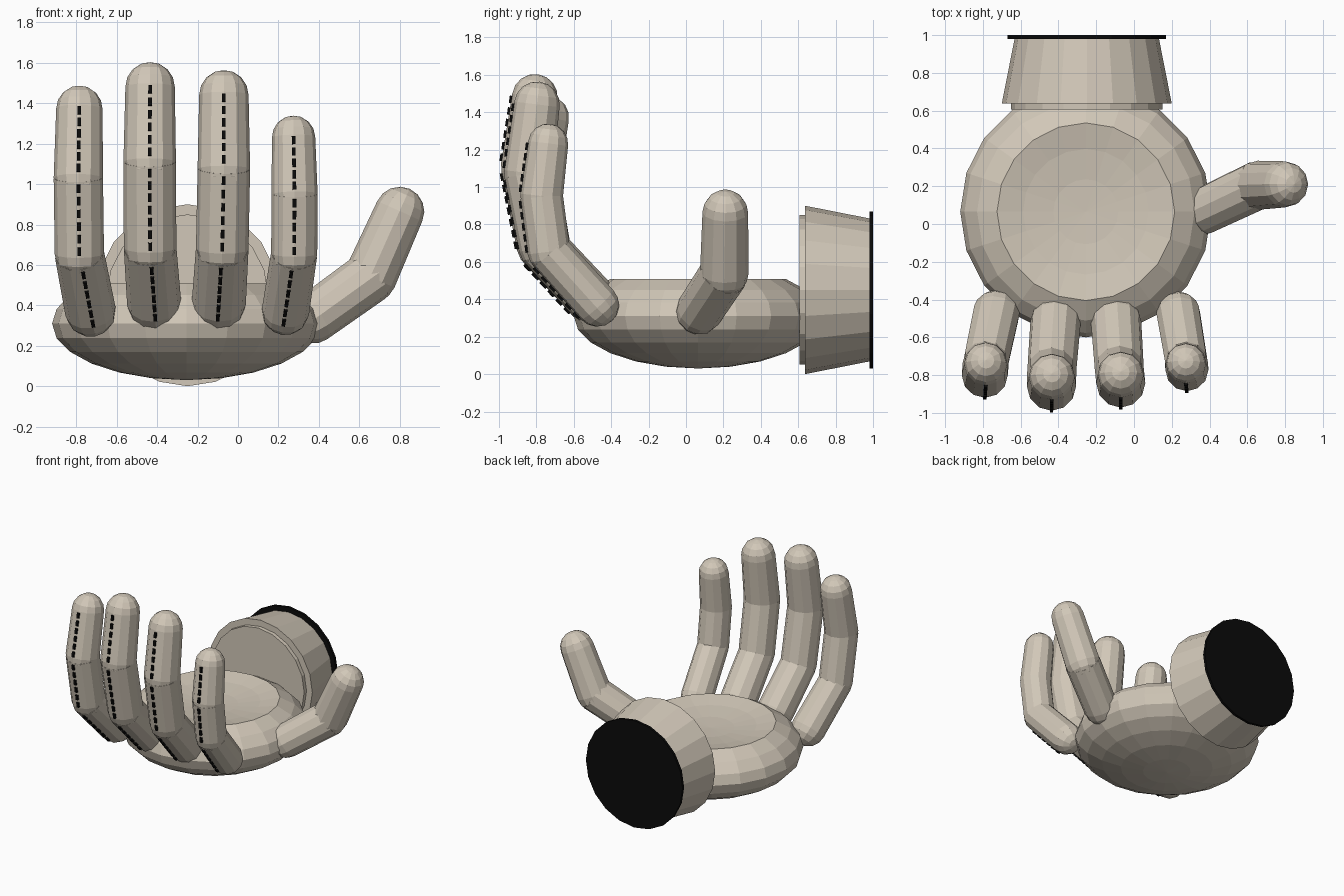
import bpy, bmesh, math
from mathutils import Vector, Matrix

if "Cube" in bpy.data.objects:
    bpy.data.objects.remove(bpy.data.objects["Cube"])


def material(name, rgb):
    m = bpy.data.materials.new(name)
    m.diffuse_color = (*rgb, 1)
    m.use_nodes = True
    m.node_tree.nodes["Principled BSDF"].inputs["Base Color"].default_value = m.diffuse_color
    return m


TAUPE = material("warm taupe", (0.64, 0.575, 0.48))
BLACK = material("black", (0.003, 0.003, 0.003))


def finish(name, bm, mat):
    bmesh.ops.recalc_face_normals(bm, faces=bm.faces)
    me = bpy.data.meshes.new(name)
    bm.to_mesh(me)
    bm.free()
    me.materials.append(mat)
    ob = bpy.data.objects.new(name, me)
    bpy.context.collection.objects.link(ob)
    return ob


def frame(a, b, out):
    """Matrix at a: z runs along a->b, x points to the outer side."""
    z = (b - a).normalized()
    x = (out - z * out.dot(z)).normalized()
    y = z.cross(x)
    return Matrix.Translation(a) @ Matrix((x, y, z)).transposed().to_4x4()


def tube(bm, a, b, r1, r2, out, sides=12):
    m = frame(a, b, out)
    length = (b - a).length
    bmesh.ops.create_cone(bm, cap_ends=True, segments=sides, radius1=r1, radius2=r2,
                          depth=length, matrix=m @ Matrix.Translation((0, 0, length / 2)))


def ball(bm, m, r):
    bmesh.ops.create_uvsphere(bm, u_segments=12, v_segments=8, radius=r, matrix=m)


def finger(name, pts, radii, out):
    """Tapered segments with ball joints and a round tip."""
    bm = bmesh.new()
    for i in range(3 if len(pts) == 4 else 2):
        tube(bm, pts[i], pts[i + 1], radii[i], radii[i + 1], out)
    for i, p in enumerate(pts):
        j = min(i, len(pts) - 2)
        m = frame(pts[j], pts[j + 1], out)
        m.translation = p
        ball(bm, m, radii[i])
    return finish(name, bm, TAUPE)


def stitches(name, pts, radii, out):
    """Row of small dashes along the outer side of a finger."""
    bm = bmesh.new()
    for i in range(len(pts) - 1):
        a, b = pts[i], pts[i + 1]
        m = frame(a, b, out)
        length = (b - a).length
        n = round(length / 0.062)
        for k in range(n):
            t = (k + 0.5) / n
            r = radii[i] + (radii[i + 1] - radii[i]) * t
            place = m @ Matrix.Translation((r + 0.002, 0, t * length))
            bmesh.ops.create_cube(bm, size=1, matrix=place @ Matrix.Diagonal((0.018, 0.018, 0.04, 1)))
    finish(name, bm, BLACK)


# Palm: flattened ball with a shallow dish in the top
bm = bmesh.new()
bmesh.ops.create_uvsphere(bm, u_segments=20, v_segments=12, radius=1)
for v in bm.verts:
    if v.co.z > 0.72:
        v.co.z = 0.707 - (v.co.z - 0.707) * 0.6
    v.co = Vector((-0.255 + 0.665 * v.co.x, 0.065 + 0.665 * v.co.y, 0.31 + 0.28 * v.co.z))
finish("palm", bm, TAUPE)

# Wrist disc, flared cuff and black end plate
back = Vector((0, 0, 1))
for name, y1, y2, r1, r2, mat in (("wrist_disc", 0.607, 0.66, 0.40, 0.40, TAUPE),
                                  ("cuff", 0.637, 0.982, 0.45, 0.382, TAUPE),
                                  ("cuff_end", 0.98, 1.0, 0.42, 0.42, BLACK)):
    bm = bmesh.new()
    tube(bm, Vector((-0.25, y1, 0.45)), Vector((-0.25, y2, 0.45)), r1, r2, back, 20)
    finish(name, bm, mat)

# Four fingers: base, knuckle, middle joint and tip centre, then size
front = Vector((0, -1, 0))
fingers = {
    "little_finger": ([(-0.73, -0.475, 0.37), (-0.785, -0.735, 0.655),
                       (-0.79, -0.80, 1.03), (-0.785, -0.74, 1.373)], 0.122),
    "ring_finger": ([(-0.415, -0.515, 0.41), (-0.435, -0.775, 0.685),
                     (-0.437, -0.86, 1.11), (-0.435, -0.808, 1.482)], 0.13),
    "middle_finger": ([(-0.095, -0.515, 0.41), (-0.078, -0.765, 0.68),
                       (-0.07, -0.843, 1.075), (-0.07, -0.797, 1.442)], 0.13),
    "index_finger": ([(0.235, -0.475, 0.37), (0.278, -0.733, 0.655),
                      (0.28, -0.772, 0.95), (0.275, -0.737, 1.232)], 0.114),
}
for name, (pts, r) in fingers.items():
    pts = [Vector(p) for p in pts]
    radii = [r * 1.03, r, r, r * 0.94]
    finger(name, pts, radii, front)
    stitches(name + "_stitches", pts, radii, front)

# Thumb: two segments
finger("thumb", [Vector((0.37, 0.07, 0.335)), Vector((0.655, 0.205, 0.54)),
                 Vector((0.80, 0.21, 0.865))], [0.125, 0.13, 0.122], Vector((1, 0, 0)))
